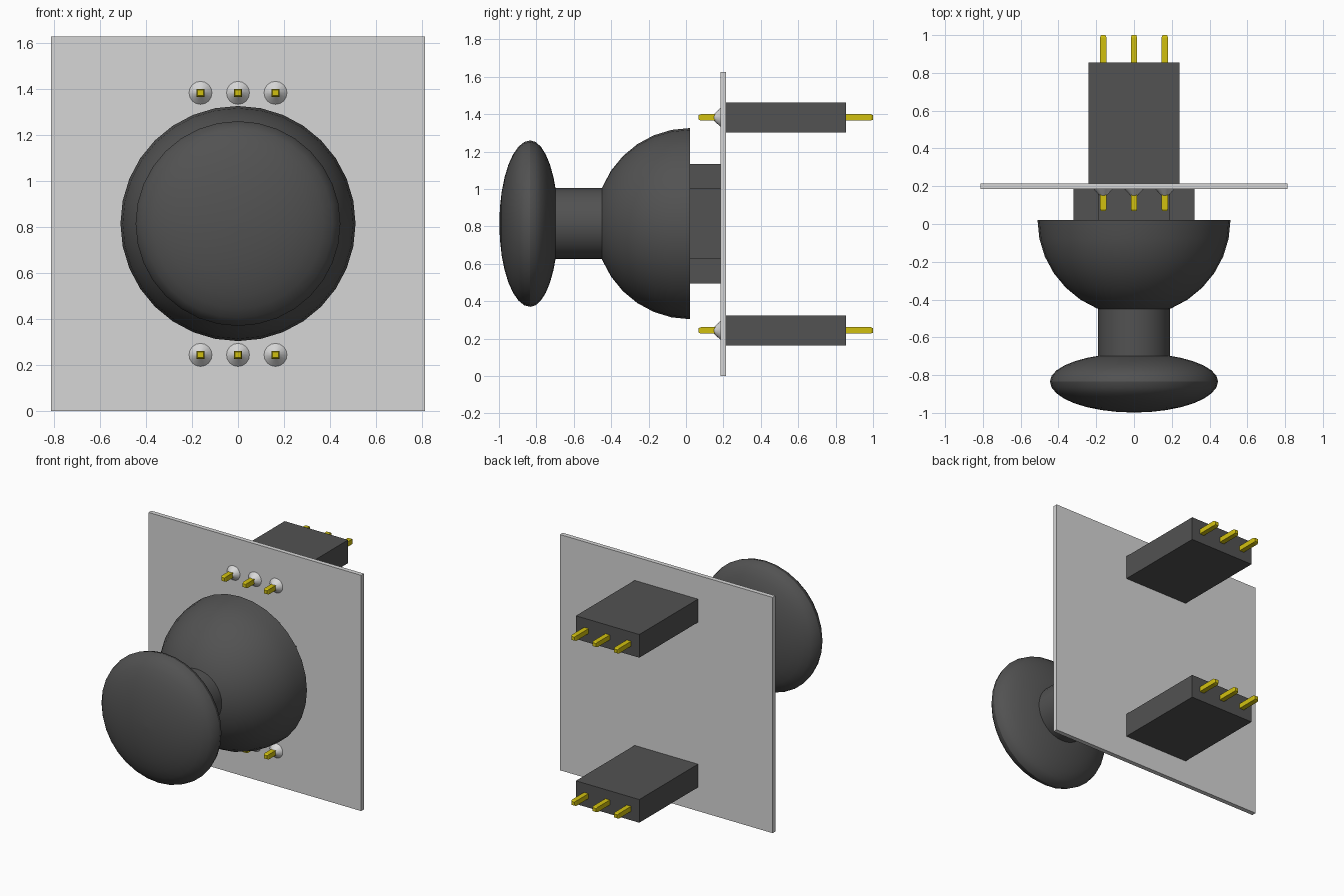
import bpy, bmesh, math
from mathutils import Matrix, Vector

if "Cube" in bpy.data.objects:
    bpy.data.objects.remove(bpy.data.objects["Cube"], do_unlink=True)

MID = 0.815          # height of the stick axis


def material(name, rgb):
    m = bpy.data.materials.new(name)
    m.use_nodes = True
    m.diffuse_color = (*rgb, 1)
    m.node_tree.nodes["Principled BSDF"].inputs["Base Color"].default_value = (*rgb, 1)
    return m


dark = material("dark_plastic", (0.084, 0.084, 0.084))
board_grey = material("board_grey", (0.67, 0.67, 0.67))
solder_grey = material("solder_silver", (0.7, 0.7, 0.7))
gold = material("pin_gold", (0.64, 0.53, 0.005))


def finish(bm, name, mat, smooth=None):
    bmesh.ops.recalc_face_normals(bm, faces=bm.faces)
    mesh = bpy.data.meshes.new(name)
    bm.to_mesh(mesh)
    bm.free()
    mesh.materials.append(mat)
    ob = bpy.data.objects.new(name, mesh)
    bpy.context.collection.objects.link(ob)
    if smooth:
        bpy.ops.object.select_all(action='DESELECT')
        ob.select_set(True)
        bpy.context.view_layer.objects.active = ob
        bpy.ops.object.shade_smooth_by_angle(angle=math.radians(smooth))
    return ob


def box(name, mat, lo, hi):
    lo, hi = Vector(lo), Vector(hi)
    bm = bmesh.new()
    bmesh.ops.create_cube(bm, size=1, matrix=Matrix.Translation((lo + hi) / 2)
                          @ Matrix.Diagonal((*(hi - lo), 1)))
    return finish(bm, name, mat)


def bridge(bm, rings):
    """Skin a row of equal rings and cap both ends."""
    count = len(rings[0])
    for a, b in zip(rings, rings[1:]):
        for i in range(count):
            j = (i + 1) % count
            bm.faces.new((a[i], a[j], b[j], b[i]))
    bm.faces.new(rings[0])
    bm.faces.new(rings[-1])


def lathe(name, mat, profile, x=0, z=MID, sides=32, smooth=29):
    """Turn (radius, y) points around an axis along y."""
    bm = bmesh.new()
    turns = [2 * math.pi * i / sides for i in range(sides)]
    bridge(bm, [[bm.verts.new((x + r * math.cos(t), y, z + r * math.sin(t)))
                 for t in turns] for r, y in profile])
    return finish(bm, name, mat, smooth)


def arc(radius, depth, centre, start, stop):
    """Elliptical profile in sixteenths of a half turn, 0 being the equator."""
    step = math.pi / 16
    return [(max(radius * math.cos(k * step), 0.004), centre - depth * math.sin(k * step))
            for k in range(start, stop + 1)]


# Circuit board
box("circuit_board", board_grey, (-0.812, 0.184, 0), (0.812, 0.215, 1.627))

# Cross-shaped stick housing
bm = bmesh.new()
a, b = 0.19, 0.319
outline = [(a, b), (a, a), (b, a), (b, -a), (a, -a), (a, -b),
           (-a, -b), (-a, -a), (-b, -a), (-b, a), (-a, a), (-a, b)]
bridge(bm, [[bm.verts.new((x, y, MID + z)) for x, z in outline] for y in (0.022, 0.19)])
finish(bm, "stick_housing", dark)

# Thumb stick: dome, neck and cap, the cap being flatter behind its rim
lathe("stick_dome", dark, arc(0.511, 0.508, 0.022, 0, 8))
lathe("stick_neck", dark, [(0.19, -0.72), (0.19, -0.40)])
lathe("stick_cap", dark, arc(0.445, 0.15, -0.833, -6, -1) + arc(0.445, 0.165, -0.833, 0, 8))

# Pin headers above and below the stick
for row, z in (("upper", 1.383), ("lower", 0.244)):
    box(row + "_header", dark, (-0.242, 0.21, z - 0.08), (0.242, 0.855, z + 0.08))
    for n, x in enumerate((-0.163, 0, 0.163), 1):
        lathe(f"{row}_solder_{n}", solder_grey,
              [(0.051, 0.185), (0.018, 0.15)], x, z, 16, 40)
        # Square pin with tapered tips
        bm = bmesh.new()
        bridge(bm, [[bm.verts.new((x + sx * h, y, z + sz * h))
                     for sx, sz in ((-1, -1), (1, -1), (1, 1), (-1, 1))]
                    for y, h in ((0.068, 0.012), (0.08, 0.017), (0.988, 0.017), (1.0, 0.012))])
        finish(bm, f"{row}_pin_{n}", gold)
